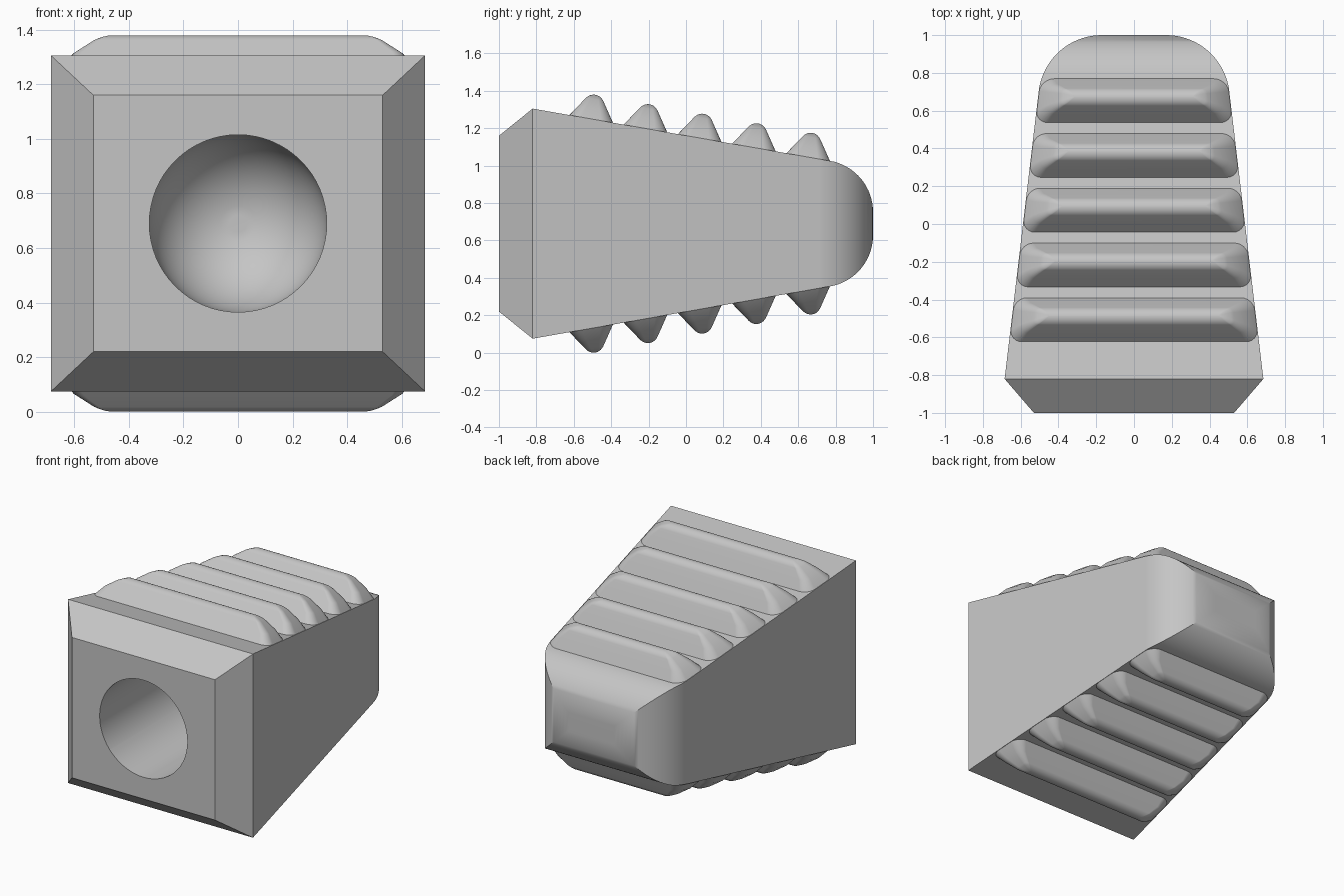
import bpy, bmesh, math
from mathutils import Vector

old = bpy.data.objects.get("Cube")
if old:
    bpy.data.objects.remove(old, do_unlink=True)

MID = 0.69          # height of the centre axis
SHOULDER = -0.82    # widest section
TILT = math.atan(0.176)

grey = bpy.data.materials.new("plain_grey")
grey.use_nodes = True
grey.diffuse_color = (0.56, 0.56, 0.56, 1)
grey.node_tree.nodes["Principled BSDF"].inputs["Base Color"].default_value = (0.56, 0.56, 0.56, 1)


def half_size(y, wide, slope, radius, flat):
    """Straight taper that runs tangentially into a round nose at y = 1."""
    centre = 1 - radius
    if y > centre + radius * math.sin(math.atan(slope)):
        return flat + math.sqrt(max(radius ** 2 - (y - centre) ** 2, 0))
    return wide - slope * (y - SHOULDER)


def half_x(y):
    return half_size(y, 0.685, 0.118, 0.337, 0.17)


def half_z(y):
    return half_size(y, 0.615, 0.176, 0.278, 0.062)


def loft(bm, rings):
    """Skin a list of closed point rings and cap both ends."""
    loops = [[bm.verts.new(p) for p in ring] for ring in rings]
    for a, b in zip(loops, loops[1:]):
        for i in range(len(a)):
            j = (i + 1) % len(a)
            bm.faces.new((a[i], a[j], b[j], b[i]))
    bm.faces.new(loops[0])
    bm.faces.new(loops[-1])


def finish(bm, name):
    bmesh.ops.recalc_face_normals(bm, faces=bm.faces[:])
    mesh = bpy.data.meshes.new(name)
    bm.to_mesh(mesh)
    bm.free()
    mesh.materials.append(grey)
    obj = bpy.data.objects.new(name, mesh)
    obj.location.z = MID
    bpy.context.collection.objects.link(obj)
    return obj


def activate(obj):
    bpy.ops.object.select_all(action='DESELECT')
    obj.select_set(True)
    bpy.context.view_layer.objects.active = obj


def rectangle(y, hx, hz):
    return [(-hx, y, -hz), (hx, y, -hz), (hx, y, hz), (-hx, y, hz)]


# Tapered body with bevelled front and rounded nose
bm = bmesh.new()
sections = [rectangle(-1, 0.53, 0.47)]
steps = 20
nose = [0.663 + 0.337 * math.sin(math.pi / 2 * i / steps) for i in range(2, steps + 1)]
for y in [SHOULDER] + nose:
    sections.append(rectangle(y, half_x(y), half_z(y)))
loft(bm, sections)
body = finish(bm, "tapered_body")

# Round blind hole with a domed bottom
bm = bmesh.new()
radius, dome_start, sides = 0.325, 0.2, 64
profile = [(-1.2, radius)]
for i in range(16):
    a = math.pi / 2 * i / 16
    profile.append((dome_start + radius * math.sin(a), radius * math.cos(a)))
loft(bm, [[(r * math.cos(2 * math.pi * k / sides), y, r * math.sin(2 * math.pi * k / sides))
           for k in range(sides)] for y, r in profile])
cutter = finish(bm, "hole_cutter")
cutter.hide_render = True
cut = body.modifiers.new("hole", 'BOOLEAN')
cut.operation = 'DIFFERENCE'
cut.solver = 'EXACT'
cut.object = cutter
activate(body)
bpy.ops.object.modifier_apply(modifier=cut.name)
bpy.data.objects.remove(cutter, do_unlink=True)

# Ridge profile: half depth, height, end inset (flanks, then rounded crest)
levels = [(0.116, -0.03, 0.008), (0.118, 0, 0.003), (0.08, 0.057, 0.05), (0.046, 0.107, 0.12)]
for deg in (45, 34, 23, 12, 3):
    a = math.radians(deg)
    levels.append((0.055 * math.sin(a), 0.076 + 0.055 * math.cos(a), 0.2 - 0.08 * deg / 56))


def ridge_ring(centre, depth, height, inset):
    """Rounded rectangle lying parallel to the sloping face."""
    ring = []
    corner = 0.55 * depth
    for q, (sx, sy) in enumerate(((1, 1), (-1, 1), (-1, -1), (1, -1))):
        for k in range(7):
            a = math.pi / 2 * (q + k / 6)
            v = sy * (depth - corner) + corner * math.sin(a)
            y = centre + v * math.cos(TILT) + height * math.sin(TILT)
            base_y = centre + v * math.cos(TILT)
            x = sx * (half_x(base_y) - inset - corner) + corner * math.cos(a)
            z = half_z(centre) - v * math.sin(TILT) + height * math.cos(TILT)
            ring.append(Vector((x, y, z)))
    return ring


# Five grip ridges on top, mirrored underneath
bm = bmesh.new()
for n in range(5):
    loft(bm, [ridge_ring(-0.507 + 0.29 * n, *level) for level in levels])
ridges = finish(bm, "grip_ridges")
mirror = ridges.modifiers.new("underside", 'MIRROR')
mirror.use_axis = (False, False, True)
mirror.use_clip = False
mirror.use_mirror_merge = False

for obj in (body, ridges):
    activate(obj)
    bpy.ops.object.shade_smooth_by_angle(angle=math.radians(35))
    normals = obj.modifiers.new("even_shading", 'WEIGHTED_NORMAL')
    normals.keep_sharp = True
